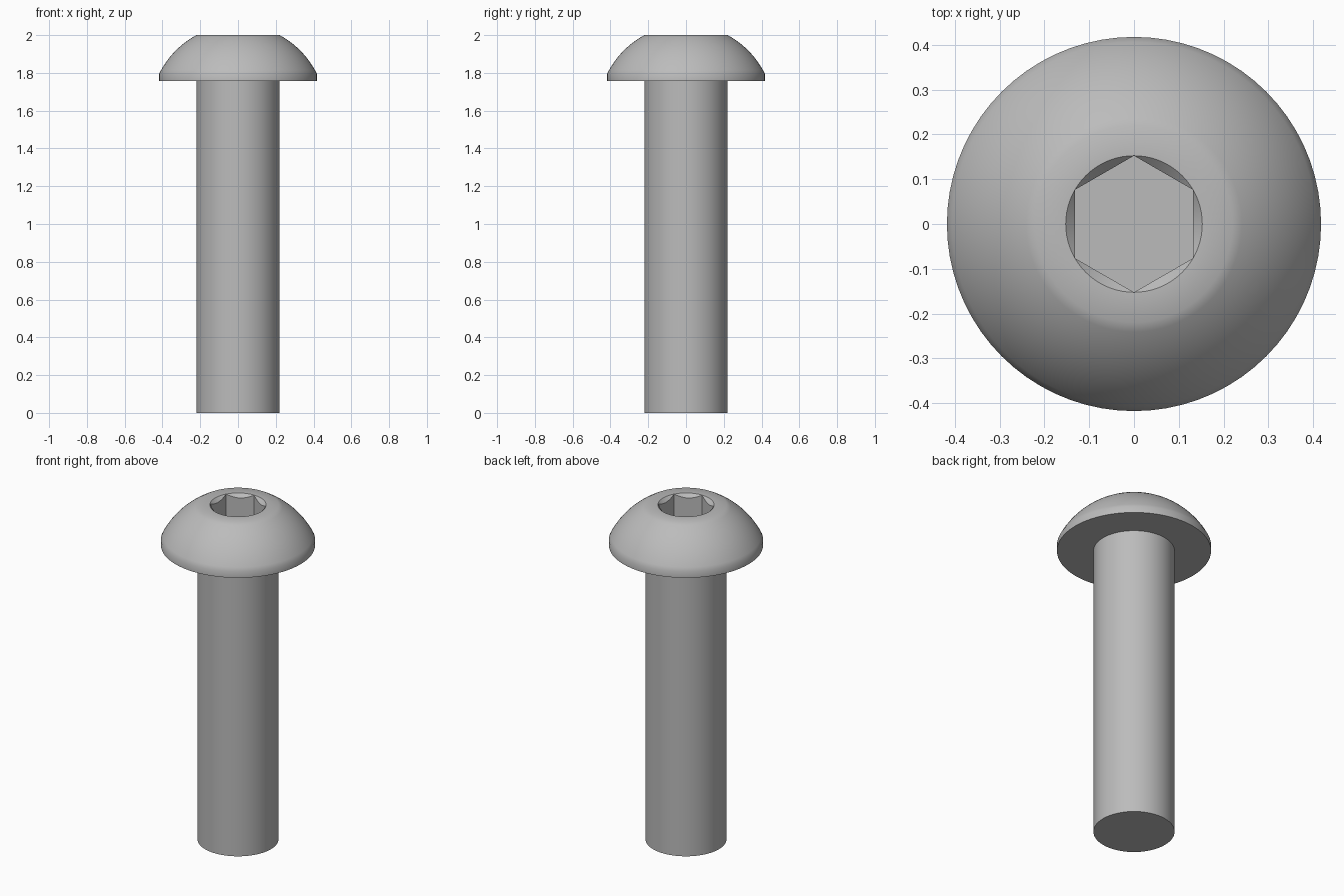
import bpy, bmesh, math

if "Cube" in bpy.data.objects:
    bpy.data.objects.remove(bpy.data.objects["Cube"])

SEG = 72
SHANK_R, HEAD_R, HEAD_Z, TOP = 0.22, 0.4176, 1.758, 2.0
FLAT_R, RIM_Z = 0.22, 1.795          # flat top radius, top of the straight rim
HEX_A = 0.132                        # half the width across flats
HEX_R = HEX_A / math.cos(math.pi / 6)
FLOOR = TOP - 0.137

steel = bpy.data.materials.new("steel_grey")
steel.diffuse_color = (0.5, 0.5, 0.5, 1)
steel.use_nodes = True
steel.node_tree.nodes["Principled BSDF"].inputs["Base Color"].default_value = steel.diffuse_color


def circle(r, z):
    return lambda a: (r, z)


def hex_radius(a):
    return HEX_A / math.cos((a + math.pi / 6) % (math.pi / 3) - math.pi / 6)


def chamfer(a):
    """Lower edge of the 45 degree countersink where it meets the hex walls."""
    r = hex_radius(a)
    return r, TOP - (HEX_R - r)


def loft(name, rings):
    """Skin a stack of rings, each giving (radius, z) by angle, and cap both ends."""
    bm = bmesh.new()
    loops = []
    for ring in rings:
        loop = []
        for i in range(SEG):
            a = 2 * math.pi * i / SEG
            r, z = ring(a)
            loop.append(bm.verts.new((r * math.cos(a), r * math.sin(a), z)))
        loops.append(loop)
    for lo, hi in zip(loops, loops[1:]):
        for i in range(SEG):
            j = (i + 1) % SEG
            bm.faces.new((lo[i], lo[j], hi[j], hi[i]))
    bm.faces.new(loops[0][::-1])
    bm.faces.new(loops[-1])
    bmesh.ops.remove_doubles(bm, verts=bm.verts, dist=1e-5)
    bmesh.ops.recalc_face_normals(bm, faces=bm.faces)
    me = bpy.data.meshes.new(name)
    bm.to_mesh(me)
    bm.free()
    me.materials.append(steel)
    ob = bpy.data.objects.new(name, me)
    bpy.context.collection.objects.link(ob)
    bpy.ops.object.select_all(action='DESELECT')
    ob.select_set(True)
    bpy.context.view_layer.objects.active = ob
    bpy.ops.object.shade_smooth_by_angle(angle=math.radians(30))
    return ob


# Plain cylindrical shank
loft("shank", [circle(SHANK_R, 0), circle(SHANK_R, HEAD_Z)])

# Domed head: straight rim, spherical dome, flat top, countersunk hex socket
h = TOP - RIM_Z
drop = (HEAD_R**2 - FLAT_R**2 - h**2) / (2 * h)   # sphere centre below the rim
R = math.hypot(HEAD_R, drop)
a0, a1 = math.atan2(drop, HEAD_R), math.atan2(drop + h, FLAT_R)
N = 12
dome = [circle(R * math.cos(t), RIM_Z - drop + R * math.sin(t))
        for t in (a0 + (a1 - a0) * i / N for i in range(N + 1))]
loft("head", [circle(SHANK_R, HEAD_Z), circle(HEAD_R, HEAD_Z)] + dome +
     [circle(HEX_R, TOP), chamfer, lambda a: (hex_radius(a), FLOOR)])
